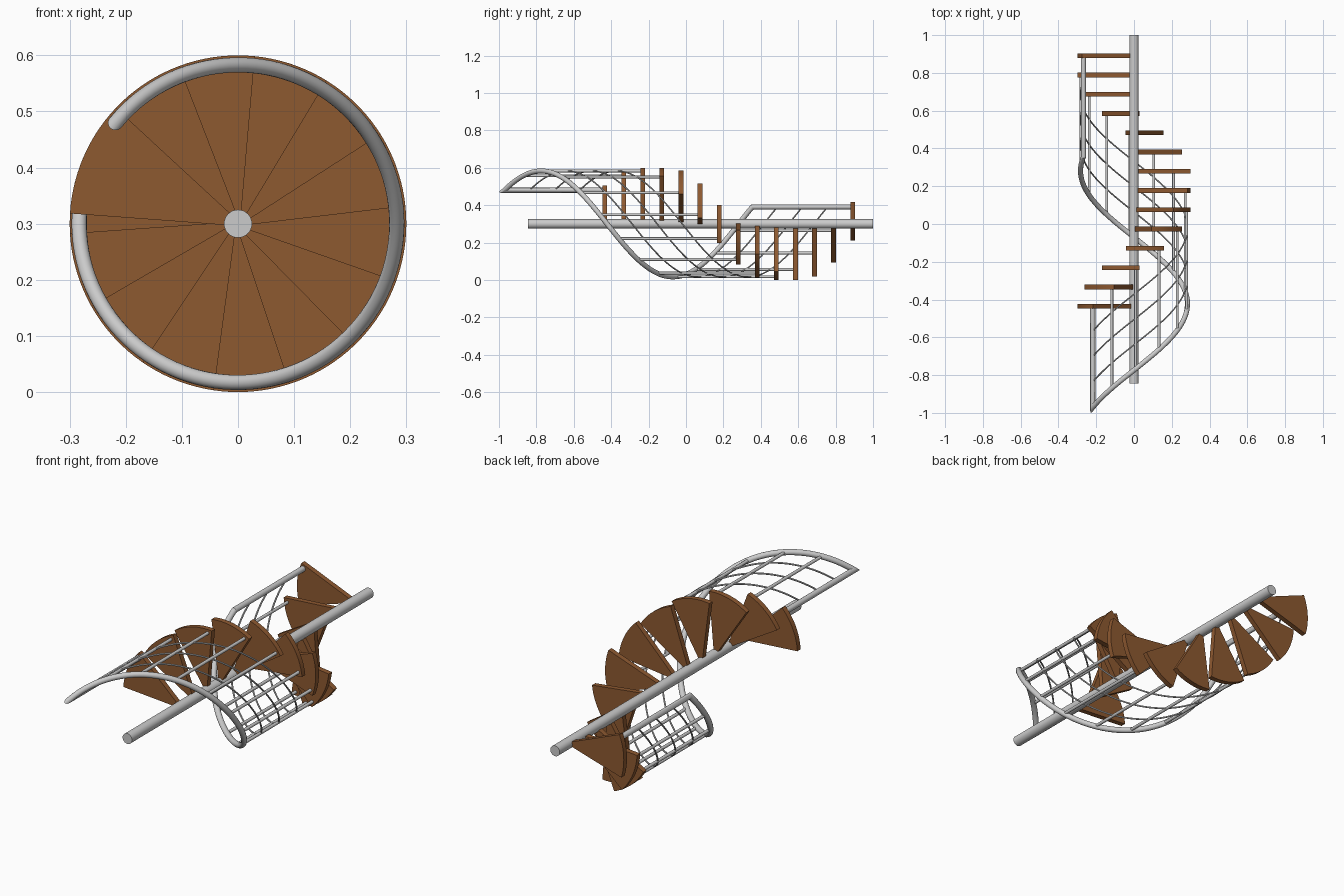
import bpy, bmesh
from math import radians, cos, sin, pi
from mathutils import Vector

if "Cube" in bpy.data.objects:
    bpy.data.objects.remove(bpy.data.objects["Cube"])

AXIS_Z = 0.3          # stair axis runs along y at this height
STEPS = 14
RISE = 0.102          # spacing of treads along the axis
TURN = radians(-26.1) # rotation per tread
TREAD_Y = -0.435      # first tread
RAIL_Y = -0.971       # start of the handrail helix
RAIL_R = 0.283
POST_A = radians(140.5)

wood = bpy.data.materials.new("wood")
wood.diffuse_color = (0.27, 0.1, 0.03, 1)
wood.use_nodes = True
wood.node_tree.nodes["Principled BSDF"].inputs["Base Color"].default_value = wood.diffuse_color


def polar(r, a, y):
    return Vector((r * cos(a), y, AXIS_Z + r * sin(a)))


def finish(bm, name, mat=None, smooth=True):
    bmesh.ops.recalc_face_normals(bm, faces=bm.faces)
    me = bpy.data.meshes.new(name)
    bm.to_mesh(me)
    bm.free()
    ob = bpy.data.objects.new(name, me)
    bpy.context.collection.objects.link(ob)
    if mat:
        me.materials.append(mat)
    bpy.ops.object.select_all(action='DESELECT')
    ob.select_set(True)
    bpy.context.view_layer.objects.active = ob
    if smooth:
        bpy.ops.object.shade_smooth_by_angle(angle=radians(35))
    return ob


def tube(name, pts, radius, sides=16):
    """Sweep a circle along a path with true mitred corners."""
    bm = bmesh.new()
    d = (pts[1] - pts[0]).normalized()
    u = d.orthogonal().normalized()
    v = d.cross(u)
    ring = [pts[0] + radius * (cos(t) * u + sin(t) * v)
            for t in (2 * pi * i / sides for i in range(sides))]
    prev = [bm.verts.new(p) for p in ring]
    bm.faces.new(prev)
    for i in range(1, len(pts)):
        d = (pts[i] - pts[i - 1]).normalized()
        nxt = (pts[i + 1] - pts[i]).normalized() if i + 1 < len(pts) else d
        n = (d + nxt).normalized()
        ring = [p + d * ((pts[i] - p).dot(n) / d.dot(n)) for p in ring]
        cur = [bm.verts.new(p) for p in ring]
        for j in range(sides):
            k = (j + 1) % sides
            bm.faces.new((prev[j], prev[k], cur[k], cur[j]))
        prev = cur
    bm.faces.new(prev)
    return finish(bm, name)


def helix(y0, per_step=8):
    n = (STEPS - 1) * per_step
    return [polar(RAIL_R, POST_A + TURN * i / per_step, y0 + RISE * i / per_step)
            for i in range(n + 1)]


# Central pole
tube("central_pole", [Vector((0, -0.845, AXIS_Z)), Vector((0, 1, AXIS_Z))], 0.025, 32)

# Wedge treads
for k in range(STEPS):
    a0 = radians(136.5) + TURN * k
    span = radians(40)
    y = TREAD_Y + RISE * k - 0.0125
    outer = [polar(0.3, a0 + span * i / 14, y) for i in range(15)]
    inner = [polar(0.018, a0 + span / 2 + s * radians(32), y) for s in (1, -1)]
    bm = bmesh.new()
    face = bm.faces.new([bm.verts.new(p) for p in outer + inner])
    ext = bmesh.ops.extrude_face_region(bm, geom=[face])
    bmesh.ops.translate(bm, vec=(0, 0.025, 0),
                        verts=[e for e in ext["geom"] if isinstance(e, bmesh.types.BMVert)])
    finish(bm, f"tread_{k + 1}", wood)

# Handrail with its two end posts, swept as one bar
rail = helix(RAIL_Y)
last_a = POST_A + TURN * (STEPS - 1)
path = ([polar(RAIL_R, POST_A, TREAD_Y)] + rail +
        [polar(RAIL_R, last_a, TREAD_Y + RISE * (STEPS - 1))])
tube("handrail", path, 0.0135)

# Balusters, one per inner tread
for k in range(1, STEPS - 1):
    a = POST_A + TURN * k
    tube(f"baluster_{k}", [polar(RAIL_R, a, TREAD_Y + RISE * k),
                           polar(RAIL_R, a, RAIL_Y + RISE * k)], 0.0075, 12)

# Thin infill wires between handrail and treads
for i in range(1, 4):
    tube(f"infill_wire_{i}", helix(RAIL_Y + (TREAD_Y - RAIL_Y) * i / 4), 0.004, 8)
